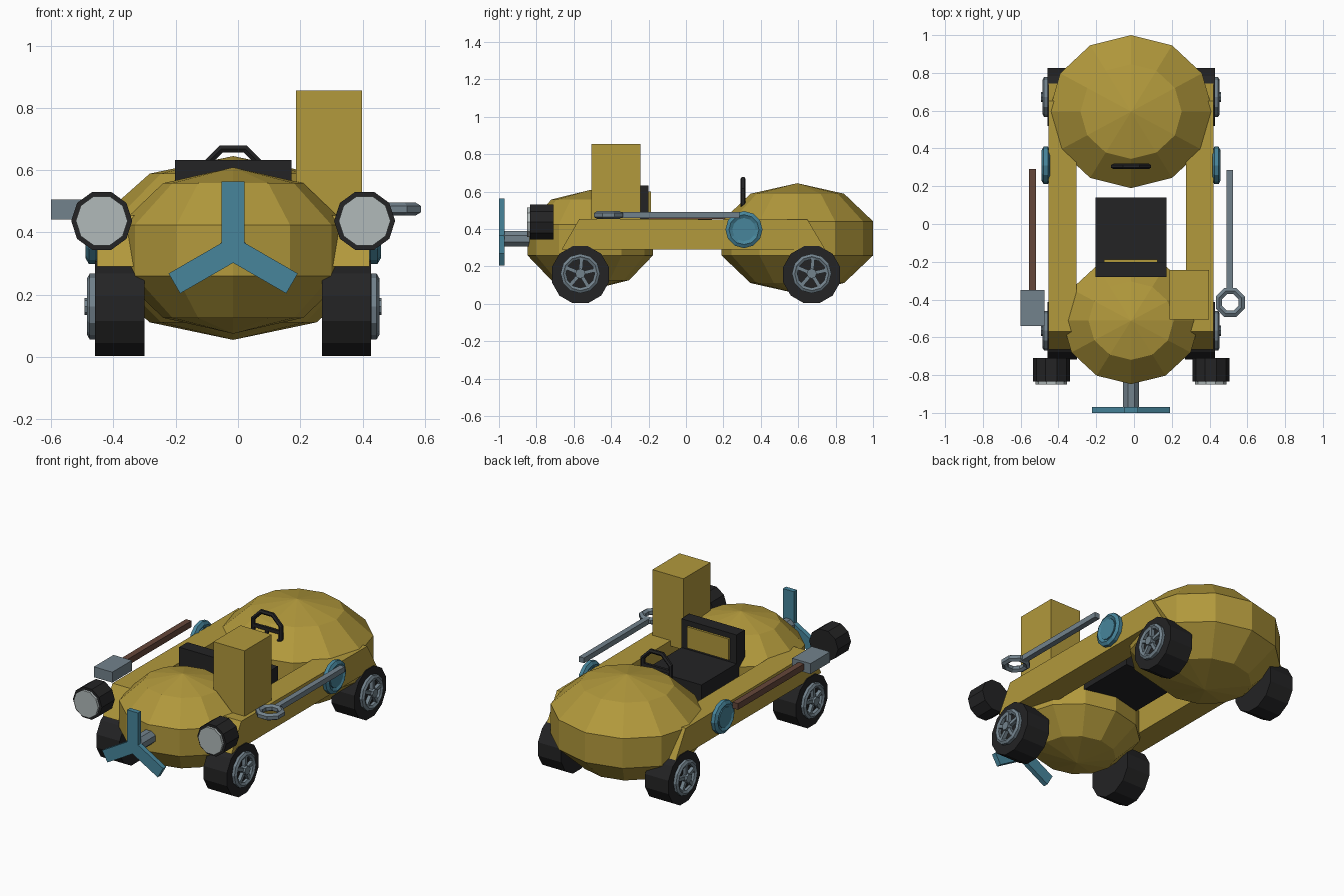
import bpy, bmesh, math
from mathutils import Matrix, Vector

if "Cube" in bpy.data.objects:
    bpy.data.objects.remove(bpy.data.objects["Cube"])

CX = -0.0155                     # symmetry plane of the body
R = math.radians


def mat(name, rgb):
    m = bpy.data.materials.new(name)
    m.diffuse_color = (*rgb, 1)
    m.use_nodes = True
    m.node_tree.nodes["Principled BSDF"].inputs["Base Color"].default_value = m.diffuse_color
    return m


GOLD = mat("gold paint", (0.445, 0.319, 0.045))
BLACK = mat("black rubber", (0.017, 0.017, 0.018))
GREY = mat("steel grey", (0.17, 0.225, 0.265))
BLUE = mat("blue paint", (0.063, 0.235, 0.33))
LAMP = mat("lamp glass", (0.44, 0.49, 0.49))
WOOD = mat("brown wood", (0.13, 0.062, 0.042))


def make(name, bm, m, loc=(0, 0, 0), rot=None):
    if rot:
        bm.transform(rot)
    bm.transform(Matrix.Translation(Vector(loc)))
    bmesh.ops.recalc_face_normals(bm, faces=bm.faces)
    me = bpy.data.meshes.new(name)
    bm.to_mesh(me)
    bm.free()
    me.materials.append(m)
    ob = bpy.data.objects.new(name, me)
    bpy.context.collection.objects.link(ob)
    return ob


def box(name, m, lo, hi):
    bm = bmesh.new()
    bmesh.ops.create_cube(bm, size=1)
    lo, hi = Vector(lo), Vector(hi)
    bmesh.ops.scale(bm, vec=hi - lo, verts=bm.verts)
    return make(name, bm, m, (lo + hi) / 2)


AXIS = {"x": Matrix.Rotation(R(90), 4, 'Y'), "y": Matrix.Rotation(R(90), 4, 'X'),
        "z": Matrix.Identity(4)}


def cyl(name, m, loc, r, length, axis, n=12, spin=0):
    bm = bmesh.new()
    bmesh.ops.create_cone(bm, cap_ends=True, segments=n, radius1=r, radius2=r, depth=length)
    return make(name, bm, m, loc, AXIS[axis] @ Matrix.Rotation(R(spin), 4, 'Z'))


def ring(name, m, loc, r_major, r_minor, axis, n=12, k=6, spin=0, flat=1):
    bm = bmesh.new()
    rows = []
    for i in range(n):
        a = 2 * math.pi * i / n + R(spin)
        row = []
        for j in range(k):
            b = 2 * math.pi * (j + 0.5) / k
            d = r_major + r_minor * math.cos(b)
            row.append(bm.verts.new((d * math.cos(a), d * math.sin(a), flat * r_minor * math.sin(b))))
        rows.append(row)
    for i in range(n):
        p, q = rows[i], rows[(i + 1) % n]
        for j in range(k):
            bm.faces.new((p[j], q[j], q[(j + 1) % k], p[(j + 1) % k]))
    return make(name, bm, m, loc, AXIS[axis])


def bar(name, m, centre, r0, r1, width, depth, angle, axis):
    # radial bar in the plane across the axis, 0 degrees pointing up
    bm = bmesh.new()
    bmesh.ops.create_cube(bm, size=1)
    size = (depth, width, r1 - r0) if axis == "X" else (width, depth, r1 - r0)
    bmesh.ops.scale(bm, vec=size, verts=bm.verts)
    bmesh.ops.translate(bm, vec=(0, 0, (r0 + r1) / 2), verts=bm.verts)
    return make(name, bm, m, centre, Matrix.Rotation(R(angle), 4, axis))


def dome(name, y, z, radii):
    bm = bmesh.new()
    bmesh.ops.create_uvsphere(bm, u_segments=12, v_segments=5, radius=1)
    bmesh.ops.scale(bm, vec=radii, verts=bm.verts)
    return make(name, bm, GOLD, (CX, y, z))


# body shells
dome("rear_shell", 0.595, 0.35, (0.456, 0.426, 0.295))
dome("front_shell", -0.512, 0.342, (0.383, 0.353, 0.267))

for s, side in ((-1, "left"), (1, "right")):
    # side rail: trapezoid profile extruded across x
    bm = bmesh.new()
    prof = [(-0.665, 0.29), (0.745, 0.29), (0.65, 0.45), (-0.57, 0.455)]
    f = bm.faces.new([bm.verts.new((CX + s * 0.29, y, z)) for y, z in prof])
    ex = bmesh.ops.extrude_face_region(bm, geom=[f])
    bmesh.ops.translate(bm, vec=(s * 0.147, 0, 0),
                        verts=[v for v in ex["geom"] if isinstance(v, bmesh.types.BMVert)])
    make(side + "_rail", bm, GOLD)

    # wheels with spoked rims
    for y, end in ((-0.565, "front"), (0.672, "rear")):
        n = f"{end}_{side}_"
        cyl(n + "tyre", BLACK, (CX + s * 0.364, y, 0.156), 0.158, 0.158, "x", 12, 15)
        c = (CX + s * 0.452, y, 0.162)
        ring(n + "rim", GREY, c, 0.091, 0.017, "x", 12, 6)
        cyl(n + "hub", GREY, c, 0.027, 0.05, "x", 8)
        for i in range(5):
            bar(n + "spoke", GREY, c, 0.015, 0.088, 0.02, 0.026, 72 * i - 5, "X")

    # headlamp
    x = CX + s * 0.422
    cyl(side + "_lamp_housing", BLACK, (x, -0.772, 0.437), 0.098, 0.126, "y", 10, 90)
    cyl(side + "_lamp_glass", LAMP, (x, -0.80, 0.437), 0.083, 0.10, "y", 10, 90)

    # blue side roundel
    c = (CX + s * 0.452, 0.31, 0.397)
    ring(side + "_roundel_ring", BLUE, c, 0.08, 0.022, "x", 12, 6)
    cyl(side + "_roundel_disc", BLUE, c, 0.062, 0.036, "x", 12)

# propeller and shaft
cyl("propeller_shaft", GREY, (CX, -0.88, 0.347), 0.045, 0.19, "y", 8, 22.5)
for a in (0, 120, 240):
    bar("propeller_blade", BLUE, (CX, -0.985, 0.345), 0, 0.218, 0.074, 0.03, a, "Y")

# seat
box("seat_cushion", BLACK, (-0.203, -0.28, 0.35), (0.172, 0.14, 0.455))
box("seat_back", BLACK, (-0.203, -0.28, 0.40), (0.172, -0.20, 0.632))
box("seat_back_panel", GOLD, (-0.158, -0.21, 0.47), (0.125, -0.187, 0.60))

# steering wheel
c = (CX, 0.305, 0.573)
ring("steering_wheel", BLACK, c, 0.102, 0.014, "y", 8, 6, 22.5)
for a in (90, -90, 180):
    bar("steering_spoke", BLACK, c, 0, 0.10, 0.02, 0.016, a, "Y")

# tall box behind the front shell
box("tall_box", GOLD, (0.187, -0.505, 0.42), (0.398, -0.243, 0.856))

# wrench on the right
ring("wrench_ring", GREY, (0.51, -0.415, 0.475), 0.065, 0.021, "z", 8, 6, 22.5)
box("wrench_shaft", GREY, (0.491, -0.36, 0.459), (0.525, 0.287, 0.491))

# hammer on the left
box("hammer_head", GREY, (-0.60, -0.54, 0.441), (-0.475, -0.35, 0.505))
box("hammer_handle", WOOD, (-0.556, -0.36, 0.454), (-0.518, 0.29, 0.492))
